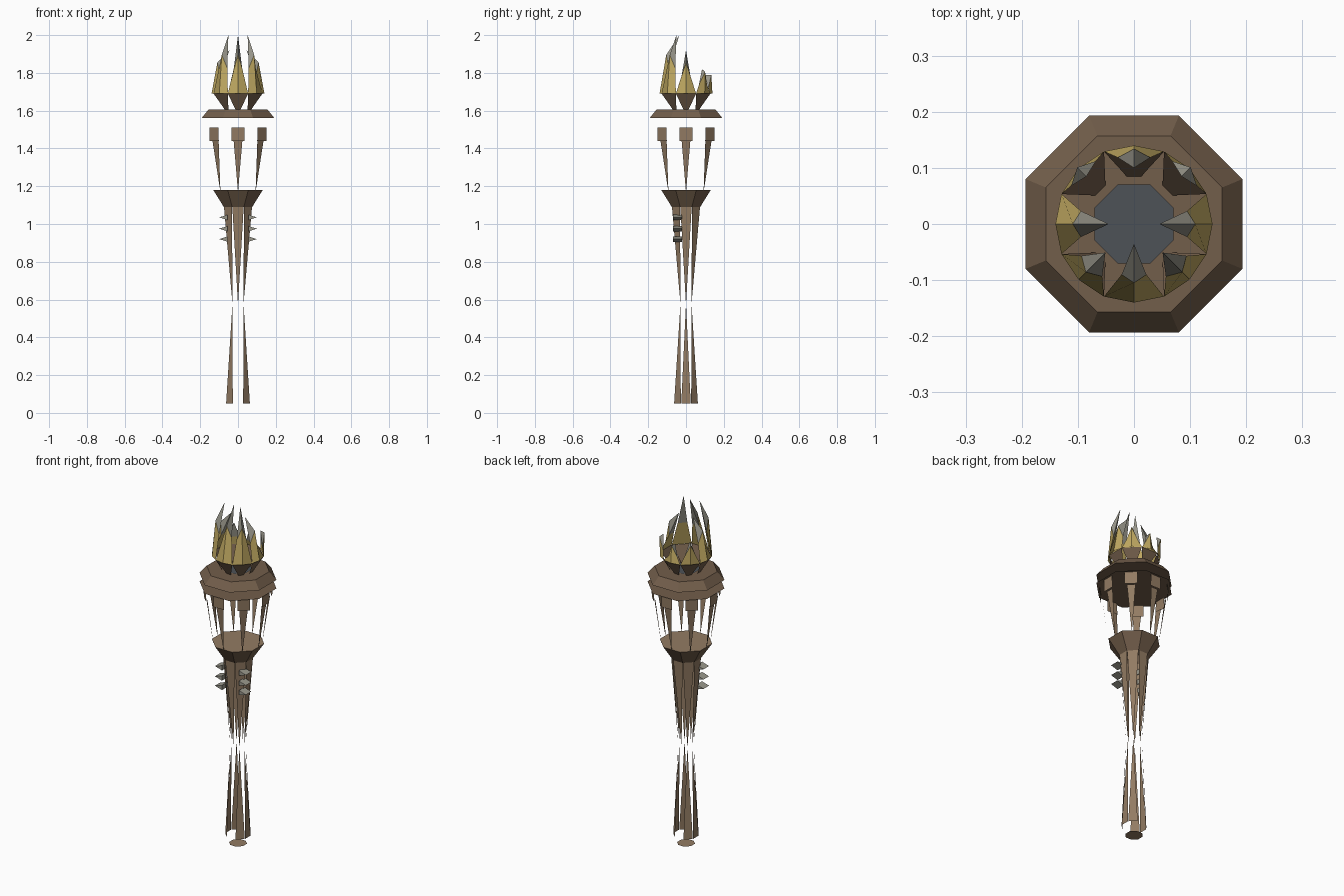
import bpy
import bmesh
from math import sin, cos, pi, radians
from mathutils import Vector

cube = bpy.data.objects.get("Cube")
if cube:
    bpy.data.objects.remove(cube, do_unlink=True)


def material(name, rgb):
    m = bpy.data.materials.new(name)
    m.use_nodes = True
    col = (*rgb, 1)
    m.diffuse_color = col
    m.node_tree.nodes["Principled BSDF"].inputs["Base Color"].default_value = col
    return m


dark_wood = material("dark wood", (0.17, 0.112, 0.07))
light_wood = material("light wood", (0.29, 0.2, 0.125))
gold = material("flame gold", (0.52, 0.39, 0.12))
ash = material("flame grey", (0.32, 0.31, 0.26))
slate = material("slate", (0.075, 0.085, 0.095))
SIDES = [radians(45 * k) for k in range(8)]


def polar(r, a, z):
    return Vector((r * cos(a), r * sin(a), z))


def octagon(apothem, z):
    r = apothem / cos(pi / 8)
    return [polar(r, a + pi / 8, z) for a in SIDES]


def build(name, faces, mats):
    """Make an object from a list of (points, material slot)."""
    bm = bmesh.new()
    for pts, slot in faces:
        f = bm.faces.new([bm.verts.new(p) for p in pts])
        f.material_index = slot
    bmesh.ops.remove_doubles(bm, verts=bm.verts, dist=0.0002)
    me = bpy.data.meshes.new(name)
    bm.to_mesh(me)
    bm.free()
    for m in mats:
        me.materials.append(m)
    ob = bpy.data.objects.new(name, me)
    bpy.context.collection.objects.link(ob)
    return ob


def band(lo, hi, slot=0):
    """Faces joining two loops of equal length."""
    n = len(lo)
    return [([lo[i], lo[(i + 1) % n], hi[(i + 1) % n], hi[i]], slot)
            for i in range(n)]


def edge(a, apothem, z, width):
    """Two points across one side of the octagonal shaft."""
    c = polar(apothem, a, z)
    t = Vector((-sin(a), cos(a), 0)) * width / 2
    return c - t, c + t


def plank(a, wide, narrow):
    """Facet tapering from a wide end to a near point."""
    p, q = edge(a, *wide)
    r, s = edge(a, *narrow)
    return [p, q, s, r]


# Foot cap
build("foot_cap", [(octagon(0.045, 0)[::-1], 0)], [light_wood])

# Lower shaft slats, with open front and back
build("lower_shaft_slats",
      [(plank(a, (0.064, 0.05, 0.05), (0.042, 0.56, 0.002)), 0)
       for k, a in enumerate(SIDES) if k not in (2, 6)], [light_wood])

# Upper shaft slats
build("upper_shaft_slats",
      [(plank(a, (0.075, 1.09, 0.06), (0.042, 0.59, 0.002)), 0) for a in SIDES],
      [light_wood])

# Flared collar with its flat top
rim = octagon(0.131, 1.18)
build("collar", band(octagon(0.075, 1.09), rim) + [(rim, 1)],
      [dark_wood, light_wood])

# Thorns on both sides of the shaft
thorns = []
for side in (-1, 1):
    for z in (0.92, 0.975, 1.035):
        ends = []
        for y in (-0.07, -0.02):
            ends.append([Vector((side * x, y, z + dz)) for x, dz in
                         ((0.055, -0.014), (0.1, 0), (0.055, 0.014))])
        thorns += band(*ends) + [(ends[0], 0), (ends[1][::-1], 0)]
build("thorns", thorns, [ash])

# Slender struts with square heads
struts = []
for a in SIDES:
    struts.append((plank(a, (0.168, 1.44, 0.046), (0.133, 1.18, 0.002)), 0))
    struts.append((plank(a, (0.18, 1.51, 0.068), (0.178, 1.44, 0.068)), 0))
build("struts", struts, [light_wood])

# Lower plate and bevelled crown ring
build("crown_plate", [(octagon(0.193, 1.51), 0)], [dark_wood])
low, high = octagon(0.193, 1.56), octagon(0.157, 1.605)
build("crown_ring", band(low, high) + [(low[::-1], 0), (high, 0)], [dark_wood])
build("ember_bed", [(octagon(0.07, 1.609), 0)], [slate])

# Brown leaves under the flame
leaves = []
for a in SIDES:
    p, q = edge(a, 0.129, 1.69, 0.107)
    r, s = edge(a, 0.085, 1.605, 0.026)
    leaves.append(([r, s, q, p], 0))
build("flame_leaves", leaves, [dark_wood])

# Flame tongues: tip radius and height from the back round to the front
TIPS = [(0.1, 1.79), (0.12, 1.82), (0.045, 1.92), (0.072, 2.0), (0.035, 2.0)]
flame = []
for k, a in enumerate(SIDES):
    step = abs((k - 2 + 4) % 8 - 4)
    tip_r, tip_z = TIPS[step]
    tip = polar(tip_r, a, tip_z)
    foot = [polar(0.14, a + d, 1.69) for d in (-pi / 8, 0, pi / 8)]
    mid_z = 1.69 + 0.5 * (tip_z - 1.69)
    mid_r = 0.45 * tip_r + 0.55 * 0.14
    mid = [polar(mid_r + b, a + d, mid_z + h) for d, b, h in
           ((-0.24, 0, -0.02), (0, 0.012, 0.05), (0.24, 0, -0.02))]
    for i in (0, 1):
        flame.append(([foot[i], foot[i + 1], mid[i + 1], mid[i]], 0))
        flame.append(([mid[i], mid[i + 1], tip], 1))
    # inner faces
    flame.append(([foot[2], foot[0], mid[0], mid[2]], 0))
    flame.append(([mid[2], mid[0], tip], 1))
build("flame", flame, [gold, ash])
